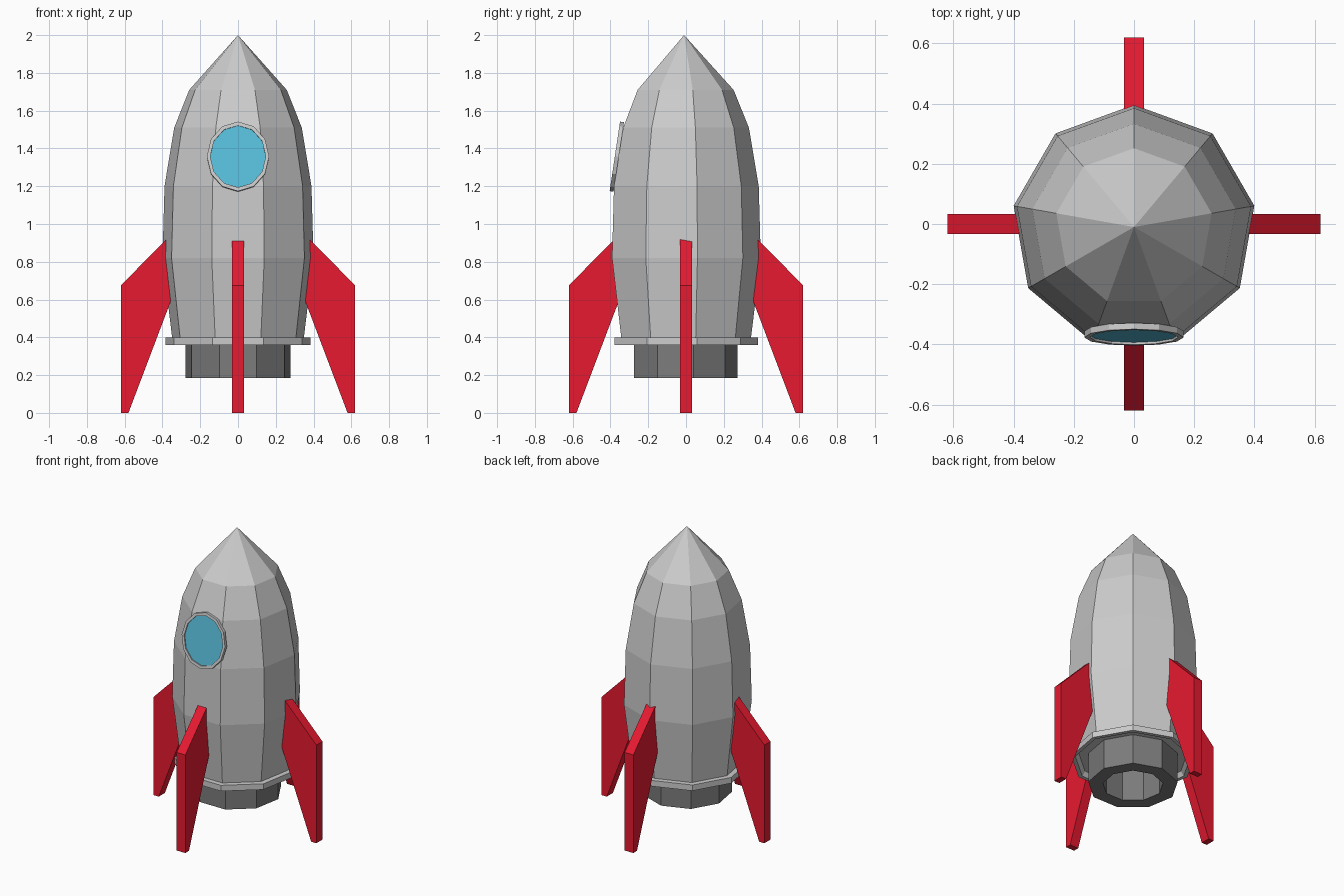
import bpy, bmesh
from math import pi, sin, cos, radians
from mathutils import Matrix

if "Cube" in bpy.data.objects:
    bpy.data.objects.remove(bpy.data.objects["Cube"])

CY = -0.01   # the hull axis sits slightly towards the front


def material(name, rgb):
    m = bpy.data.materials.new(name)
    m.diffuse_color = (*rgb, 1)
    m.use_nodes = True
    m.node_tree.nodes["Principled BSDF"].inputs["Base Color"].default_value = m.diffuse_color
    return m


def finish(bm, name, mat=None):
    bmesh.ops.remove_doubles(bm, verts=bm.verts, dist=1e-5)
    bmesh.ops.recalc_face_normals(bm, faces=bm.faces)
    me = bpy.data.meshes.new(name)
    bm.to_mesh(me)
    bm.free()
    ob = bpy.data.objects.new(name, me)
    bpy.context.collection.objects.link(ob)
    if mat:
        me.materials.append(mat)
    return ob


def lathe(name, profile, sides, matrix, mat=None, closed=False):
    """Spin (radius, height) points round z, first vertex on +y."""
    bm = bmesh.new()
    rings = []
    for r, z in profile:
        angles = [pi / 2 + 2 * pi * i / sides for i in range(sides)]
        rings.append([bm.verts.new((r * cos(a), r * sin(a), z)) for a in angles])
    pairs = list(zip(rings, rings[1:]))
    if closed:
        pairs.append((rings[-1], rings[0]))
    for a, b in pairs:
        for i in range(sides):
            j = (i + 1) % sides
            bm.faces.new((a[i], a[j], b[j], b[i]))
    bm.transform(matrix)
    return finish(bm, name, mat)


red = material("red", (0.8, 0.01, 0.03))
blue = material("blue", (0.1, 0.52, 0.72))
dark = material("dark_grey", (0.2, 0.2, 0.2))

# Hull, collar and engine nozzle: nine sided
axis = Matrix.Translation((0, CY, 0))
lathe("hull", [(0, 2), (0.262, 1.71), (0.343, 1.51), (0.395, 1.2),
               (0.406, 0.82), (0.353, 0.39), (0.22, 0.39)], 9, axis)
lathe("collar", [(0.345, 0.4), (0.391, 0.4), (0.391, 0.36),
                 (0.365, 0.36), (0.345, 0.39)], 9, axis, closed=True)
lathe("nozzle", [(0.283, 0.4), (0.283, 0.185), (0.19, 0.185),
                 (0.19, 0.48), (0, 0.48)], 9, axis, dark)

# Porthole: oval frame and recessed glass, tilted with the hull
port = (Matrix.Translation((0, -0.356, 1.355))
        @ Matrix.Rotation(radians(81.5), 4, 'X')
        @ Matrix.Diagonal((0.165, 0.186, 1, 1)))
lathe("porthole_frame", [(1, 0), (1, 0.021), (0.89, 0.021), (0.89, 0)],
      12, port, closed=True)
lathe("porthole_glass", [(0.9, 0.013), (0, 0.013)], 12, port, blue)

# Four fins round the base
outline = [(0.33, 0.97), (0.62, 0.675), (0.62, 0), (0.58, 0), (0.33, 0.66)]
for k, side in enumerate(("right", "back", "left", "front")):
    bm = bmesh.new()
    face = bm.faces.new([bm.verts.new((x, -0.033, z)) for x, z in outline])
    ext = bmesh.ops.extrude_face_region(bm, geom=[face])
    verts = [v for v in ext["geom"] if isinstance(v, bmesh.types.BMVert)]
    bmesh.ops.translate(bm, verts=verts, vec=(0, 0.066, 0))
    if not any(face in e.link_faces for e in bm.edges):
        bm.faces.new(face.verts)
    bm.transform(Matrix.Rotation(k * pi / 2, 4, 'Z'))
    finish(bm, side + "_fin", red)
